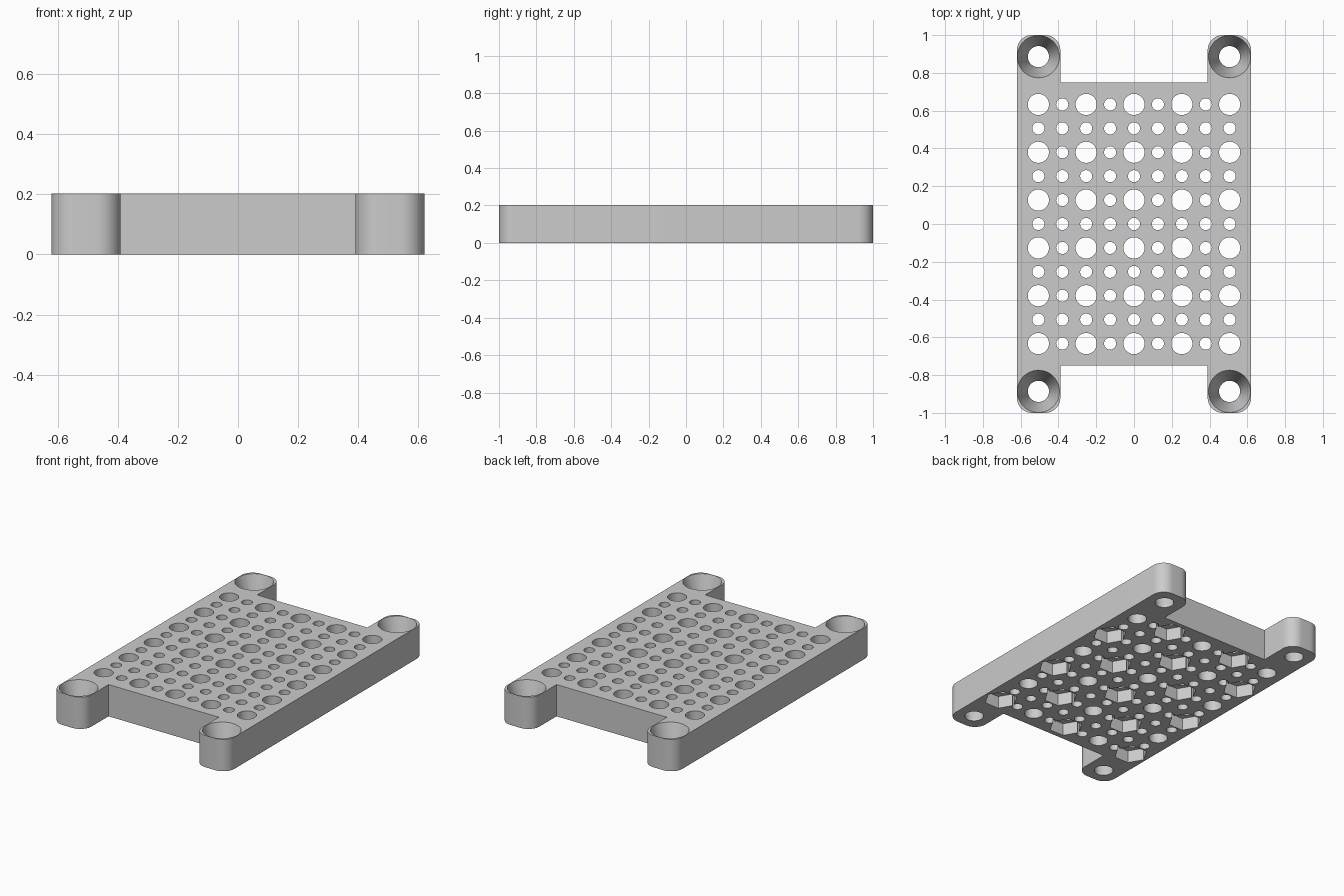
import bpy, bmesh, math
from mathutils import Matrix

if "Cube" in bpy.data.objects:
    bpy.data.objects.remove(bpy.data.objects["Cube"], do_unlink=True)

HEIGHT = 0.203
HALF_X, HALF_Y = 0.62, 1.0          # outer size
NOTCH_X, NOTCH_Y = 0.39, 0.75       # end cut-outs between the legs
FILLET = 0.08
PITCH = 0.1266                      # hole grid spacing
SCREW_X, SCREW_Y = 0.506, 0.886

grey = bpy.data.materials.new("plain grey")
grey.use_nodes = True
colour = (0.6, 0.6, 0.6, 1)
grey.diffuse_color = colour
grey.node_tree.nodes["Principled BSDF"].inputs["Base Color"].default_value = colour


def make_object(name, bm):
    bmesh.ops.recalc_face_normals(bm, faces=bm.faces)
    mesh = bpy.data.meshes.new(name)
    bm.to_mesh(mesh)
    bm.free()
    mesh.materials.append(grey)
    obj = bpy.data.objects.new(name, mesh)
    bpy.context.collection.objects.link(obj)
    return obj


def add_cone(bm, x, y, z0, z1, r0, r1, sides):
    bmesh.ops.create_cone(bm, cap_ends=True, segments=sides, radius1=r0, radius2=r1,
                          depth=z1 - z0, matrix=Matrix.Translation((x, y, (z0 + z1) / 2)))


def arc(cx, cy, start):
    return [(cx + FILLET * math.cos(a), cy + FILLET * math.sin(a))
            for a in (math.radians(start + 90 * i / 10) for i in range(11))]


# Plate with four legs, rounded at the leg ends: one quarter, then mirrored
quarter = arc(HALF_X - FILLET, HALF_Y - FILLET, 0)
quarter += arc(NOTCH_X + FILLET, HALF_Y - FILLET, 90)
quarter += [(NOTCH_X, NOTCH_Y)]
half = quarter + [(-x, y) for x, y in reversed(quarter)]
outline = half + [(x, -y) for x, y in reversed(half)]
bm = bmesh.new()
face = bm.faces.new([bm.verts.new((x, y, 0)) for x, y in outline])
top = bmesh.ops.extrude_face_region(bm, geom=[face])["geom"]
bmesh.ops.translate(bm, vec=(0, 0, HEIGHT),
                    verts=[v for v in top if isinstance(v, bmesh.types.BMVert)])
plate = make_object("mounting_plate", bm)

# Cutters: grid of round holes, hexagonal nut pockets below, tapered screw holes
holes, pockets, tapers = bmesh.new(), bmesh.new(), bmesh.new()
for i in range(9):
    for j in range(11):
        x, y = (4 - i) * PITCH, (5 - j) * PITCH
        large = i % 2 == 0 and j % 2 == 0
        radius = 0.056 if large else 0.032
        add_cone(holes, x, y, -0.1, HEIGHT + 0.1, radius, radius, 40 if large else 28)
        if large and (i // 2 + j // 2) % 2:
            # corners of the hexagon point along x
            bmesh.ops.create_cone(
                pockets, cap_ends=True, segments=6, radius1=0.1, radius2=0.1, depth=0.16,
                matrix=Matrix.Translation((x, y, 0)) @ Matrix.Rotation(math.pi / 2, 4, "Z"))
for sx in (-1, 1):
    for sy in (-1, 1):
        x, y = sx * SCREW_X, sy * SCREW_Y
        add_cone(holes, x, y, -0.1, HEIGHT + 0.1, 0.056, 0.056, 40)
        slope = (0.112 - 0.056) / (HEIGHT - 0.02)
        add_cone(tapers, x, y, 0.02, HEIGHT + 0.004, 0.056, 0.112 + 0.004 * slope, 48)

cutters = [make_object(name, b) for name, b in
           (("taper_cutter", tapers), ("hole_cutter", holes), ("pocket_cutter", pockets))]
for cutter in cutters:
    cutter.hide_render = True
    mod = plate.modifiers.new(cutter.name, "BOOLEAN")
    mod.operation = "DIFFERENCE"
    mod.solver = "EXACT"
    mod.object = cutter

# Apply the cuts, then remove the cutters
bpy.context.view_layer.update()
graph = bpy.context.evaluated_depsgraph_get()
cut_mesh = bpy.data.meshes.new_from_object(plate.evaluated_get(graph))
plate.modifiers.clear()
plate.data = cut_mesh
for cutter in cutters:
    bpy.data.objects.remove(cutter, do_unlink=True)

bpy.ops.object.select_all(action="DESELECT")
plate.select_set(True)
bpy.context.view_layer.objects.active = plate
bpy.ops.object.shade_smooth_by_angle(angle=math.radians(30))
